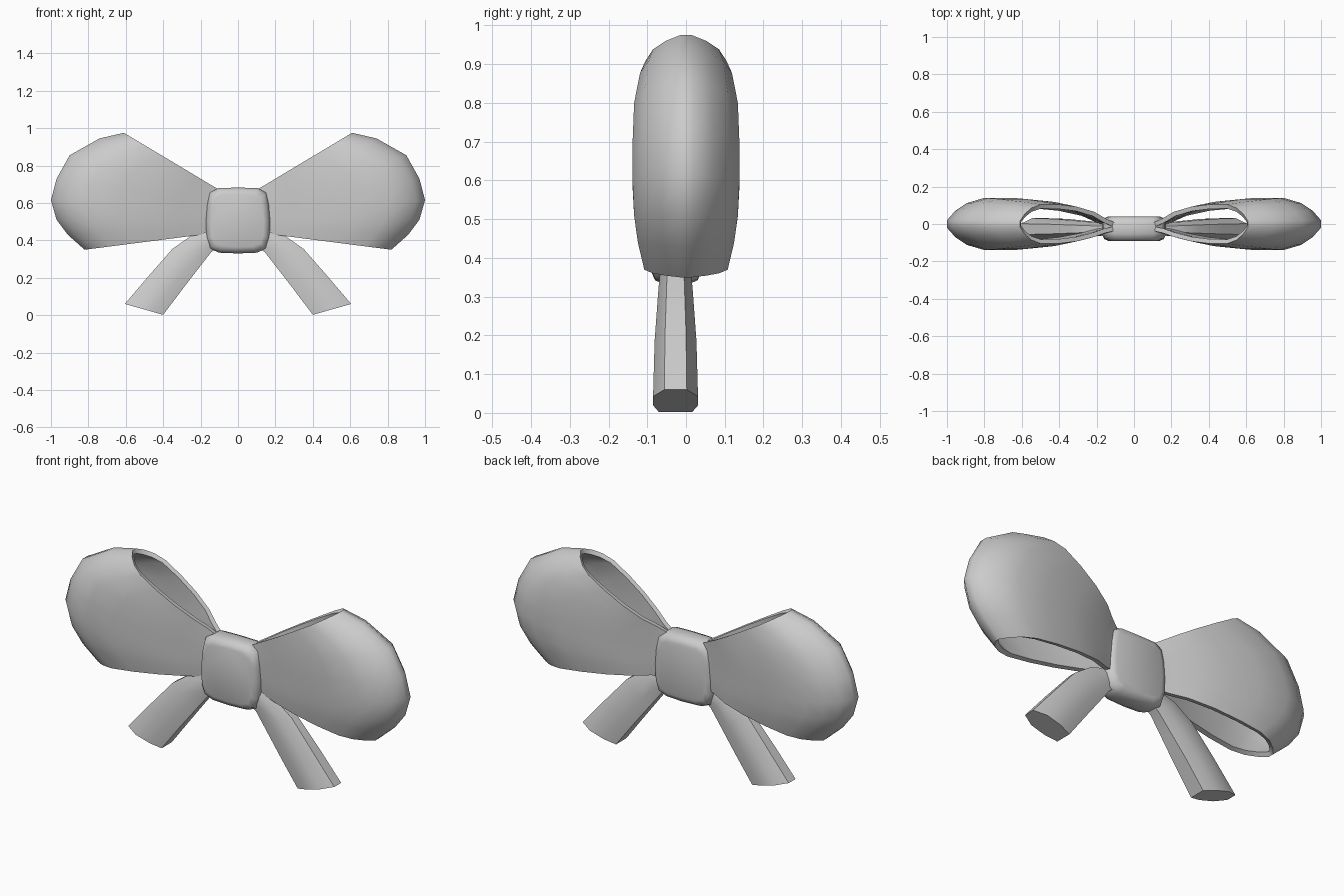
import bpy, bmesh
from mathutils import Vector

if "Cube" in bpy.data.objects:
    bpy.data.objects.remove(bpy.data.objects["Cube"])


def make(name, verts, faces):
    me = bpy.data.meshes.new(name)
    me.from_pydata(verts, [], faces)
    ob = bpy.data.objects.new(name, me)
    bpy.context.collection.objects.link(ob)
    return ob


def finish(ob, angle=0.8):
    bpy.ops.object.select_all(action='DESELECT')
    ob.select_set(True)
    bpy.context.view_layer.objects.active = ob
    bpy.ops.object.convert(target='MESH')
    bpy.ops.object.shade_smooth_by_angle(angle=angle)


# Ribbon loops: rows run bottom to top, each a teardrop from knot to outline
outline = [(.82, .35), (.91, .43), (.97, .51), (1.0, .615),
           (.97, .73), (.90, .855), (.74, .945), (.61, .975)]
bulge = [.78, .90, .97, 1.0, 1.0, .97, .86, .76]
half = [(0, .028), (.10, .05), (.22, .088), (.40, .121), (.60, .138),
        (.78, .138), (.88, .112), (.95, .07), (1, .02)]
path = [(s, -y) for s, y in half] + [(s, y) for s, y in reversed(half)]
n = len(path)
verts, faces = [], []
for i, ((ox, oz), w) in enumerate(zip(outline, bulge)):
    t = i / (len(outline) - 1)
    ix, iz = .12 - .02 * t, .44 + .23 * t
    for s, y in path:
        pinch = max(0, 1 - s / .25)
        verts.append((ix + (ox - ix) * s, y * w - .015 * pinch,
                      iz + (oz - iz) * s))
for i in range(len(outline) - 1):
    for j in range(n - 1):
        a = i * n + j
        faces.append((a, a + 1, a + n + 1, a + n))
loops = make("ribbon_loops", verts, faces)
sol = loops.modifiers.new("thickness", 'SOLIDIFY')
sol.thickness, sol.offset = .024, -1
loops.modifiers.new("mirror", 'MIRROR').use_mirror_merge = False
finish(loops)

# Ribbon tails: closed flattened tubes lofted between outer and inner edges
stations = [((.10, .47), (.06, .40), .030), ((.25, .425), (.145, .335), .036),
            ((.35, .355), (.215, .245), .044), ((.48, .207), (.30, .135), .054),
            ((.605, .06), (.40, .002), .058)]
section = [(0, -.74), (.3, -1), (.7, -1), (1, -.5),
           (1, .5), (.7, 1), (.3, 1), (0, .74)]
m = len(section)
verts, faces = [], []
for outer, inner, th in stations:
    o, i = Vector(outer), Vector(inner)
    for f, y in section:
        p = i.lerp(o, f)
        verts.append((p.x, -.027 + y * th, p.y))
for k in range(len(stations) - 1):
    for j in range(m):
        a, b = k * m + j, k * m + (j + 1) % m
        faces.append((a, b, b + m, a + m))
faces += [tuple(range(m)), tuple(range(len(verts) - m, len(verts)))]
tails = make("ribbon_tails", verts, faces)
bm = bmesh.new()
bm.from_mesh(tails.data)
bmesh.ops.recalc_face_normals(bm, faces=bm.faces)
bm.to_mesh(tails.data)
bm.free()
tails.modifiers.new("mirror", 'MIRROR').use_mirror_merge = False
finish(tails)

# Centre knot: cushion-like block, rounder in the front outline than in depth
front = [(-.105, .68), (-.15, .655), (-.165, .59), (-.172, .50), (-.168, .41),
         (-.15, .355), (-.10, .334), (0, .33)]
ring = front + [(-x, z) for x, z in reversed(front[:-1])] + [(0, .682)]
layers = [(.80, .040), (.93, .030), (1, .002), (1, -.052), (.93, -.080), (.80, -.090)]
k = len(ring)
verts, faces = [], []
for sc, y in layers:
    for x, z in ring:
        verts.append((x * sc, y, .505 + (z - .505) * sc))
for r in range(len(layers) - 1):
    for j in range(k):
        a, b = r * k + j, r * k + (j + 1) % k
        faces.append((a, b, b + k, a + k))
faces += [tuple(range(k)), tuple(range(len(verts) - k, len(verts)))]
knot = make("centre_knot", verts, faces)
bm = bmesh.new()
bm.from_mesh(knot.data)
bmesh.ops.recalc_face_normals(bm, faces=bm.faces)
bm.to_mesh(knot.data)
bm.free()
finish(knot, 1.2)
